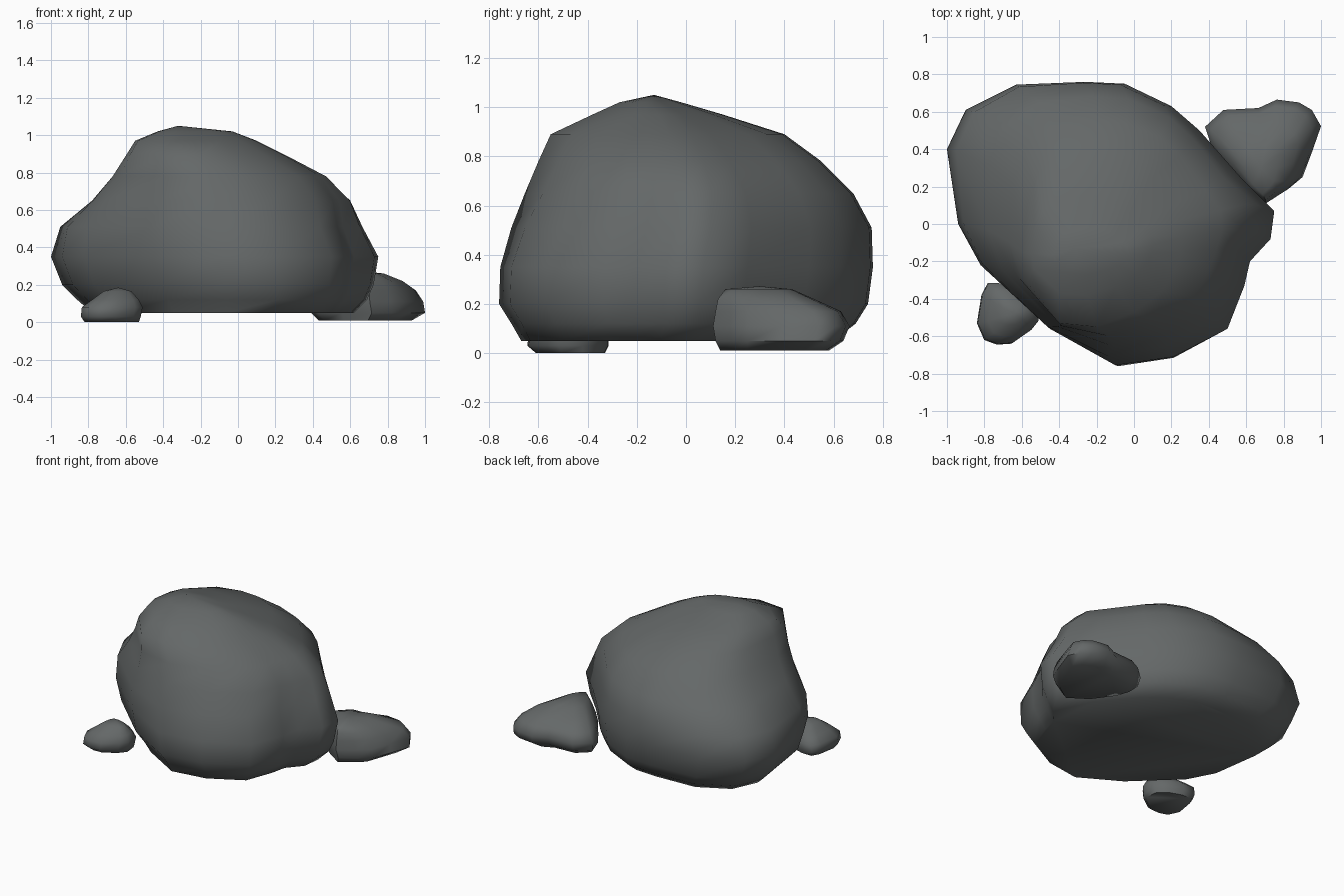
import bpy, bmesh, math

stone = bpy.data.materials.new("dark grey stone")
stone.diffuse_color = (0.128, 0.138, 0.138, 1)


def unit(outline):
    """Scale an outline into the 0..1 square."""
    xs, ys = zip(*outline)
    return [((x - min(xs)) / (max(xs) - min(xs)), (y - min(ys)) / (max(ys) - min(ys)))
            for x, y in outline]


def rock(name, low, high, layers, peak):
    """Loft layers (z, x0, x1, y0, y1, blend low->high) and close with a peak."""
    low, high = unit(low), unit(high)
    bm = bmesh.new()
    rings = []
    for z, x0, x1, y0, y1, t in layers:
        mix = unit([(a[0] + (b[0] - a[0]) * t, a[1] + (b[1] - a[1]) * t)
                    for a, b in zip(low, high)])
        rings.append([bm.verts.new((x0 + u * (x1 - x0), y0 + v * (y1 - y0), z))
                      for u, v in mix])
    n = len(low)
    for a, b in zip(rings, rings[1:]):
        for i in range(n):
            j = (i + 1) % n
            bm.faces.new((a[i], a[j], b[j], b[i]))
    top = bm.verts.new(peak)
    for i in range(n):
        bm.faces.new((rings[-1][i], rings[-1][(i + 1) % n], top))
    bm.faces.new(rings[0][::-1])
    bmesh.ops.recalc_face_normals(bm, faces=bm.faces)
    me = bpy.data.meshes.new(name)
    bm.to_mesh(me)
    bm.free()
    me.materials.append(stone)
    ob = bpy.data.objects.new(name, me)
    bpy.context.collection.objects.link(ob)
    bpy.ops.object.select_all(action='DESELECT')
    ob.select_set(True)
    bpy.context.view_layer.objects.active = ob
    bpy.ops.object.shade_smooth_by_angle(angle=math.radians(60))
    return ob


# Main boulder: wide lower outline, steep front-left corner higher up
lower = [(-1, .4), (-.94, 0), (-.82, -.22), (-.45, -.56), (-.1, -.755), (.21, -.71),
         (.5, -.56), (.59, -.33), (.62, -.2), (.73, -.08), (.75, .07), (.57, .25),
         (.35, .5), (.2, .63), (-.05, .75), (-.26, .76), (-.63, .745), (-.9, .61)]
upper = [(-.57, .1), (-.6, -.15), (-.58, -.3), (-.4, -.53), (-.2, -.55), (0, -.47),
         (.15, -.36), (.22, -.24), (.25, -.15), (.26, -.07), (.25, .02), (.2, .1),
         (.1, .25), (.02, .33), (-.12, .39), (-.25, .4), (-.42, .36), (-.52, .25)]
rock("boulder", lower, upper, [
    (.05, -.78, .62, -.67, .60, 0),
    (.12, -.86, .69, -.71, .69, 0),
    (.20, -.94, .725, -.76, .74, 0),
    (.35, -1.0, .75, -.755, .76, 0),
    (.51, -.95, .665, -.71, .755, .15),
    (.65, -.78, .60, -.655, .68, .45),
    (.78, -.67, .47, -.60, .55, .75),
    (.89, -.60, .26, -.55, .40, 1),
    (.97, -.55, .10, -.38, .15, 1),
    (1.02, -.43, -.03, -.27, -.02, 1)], (-.32, -.13, 1.05))

# Side rock at the back right
side = [(.38, .52), (.42, .40), (.55, .22), (.71, .11), (.82, .18), (.90, .25),
        (.95, .39), (1, .54), (.96, .61), (.89, .65), (.77, .665), (.67, .62), (.48, .61)]
rock("side_rock", side, side, [
    (.01, .43, .93, .14, .58, 0),
    (.05, .39, 1.0, .12, .64, 0),
    (.11, .38, .99, .11, .665, 0),
    (.17, .42, .95, .12, .63, 0),
    (.22, .50, .88, .13, .52, 0),
    (.26, .58, .78, .16, .43, 0)], (.68, .30, .272))

# Pebble at the front left
small = [(-.84, -.53), (-.80, -.62), (-.73, -.645), (-.65, -.64), (-.55, -.57),
         (-.51, -.52), (-.52, -.42), (-.60, -.35), (-.69, -.318), (-.78, -.315),
         (-.815, -.38)]
rock("pebble", small, small, [
    (0, -.82, -.53, -.61, -.33, 0),
    (.03, -.84, -.52, -.645, -.315, 0),
    (.08, -.835, -.51, -.64, -.315, 0),
    (.12, -.78, -.53, -.60, -.36, 0),
    (.165, -.72, -.57, -.54, -.42, 0)], (-.64, -.48, .185))
